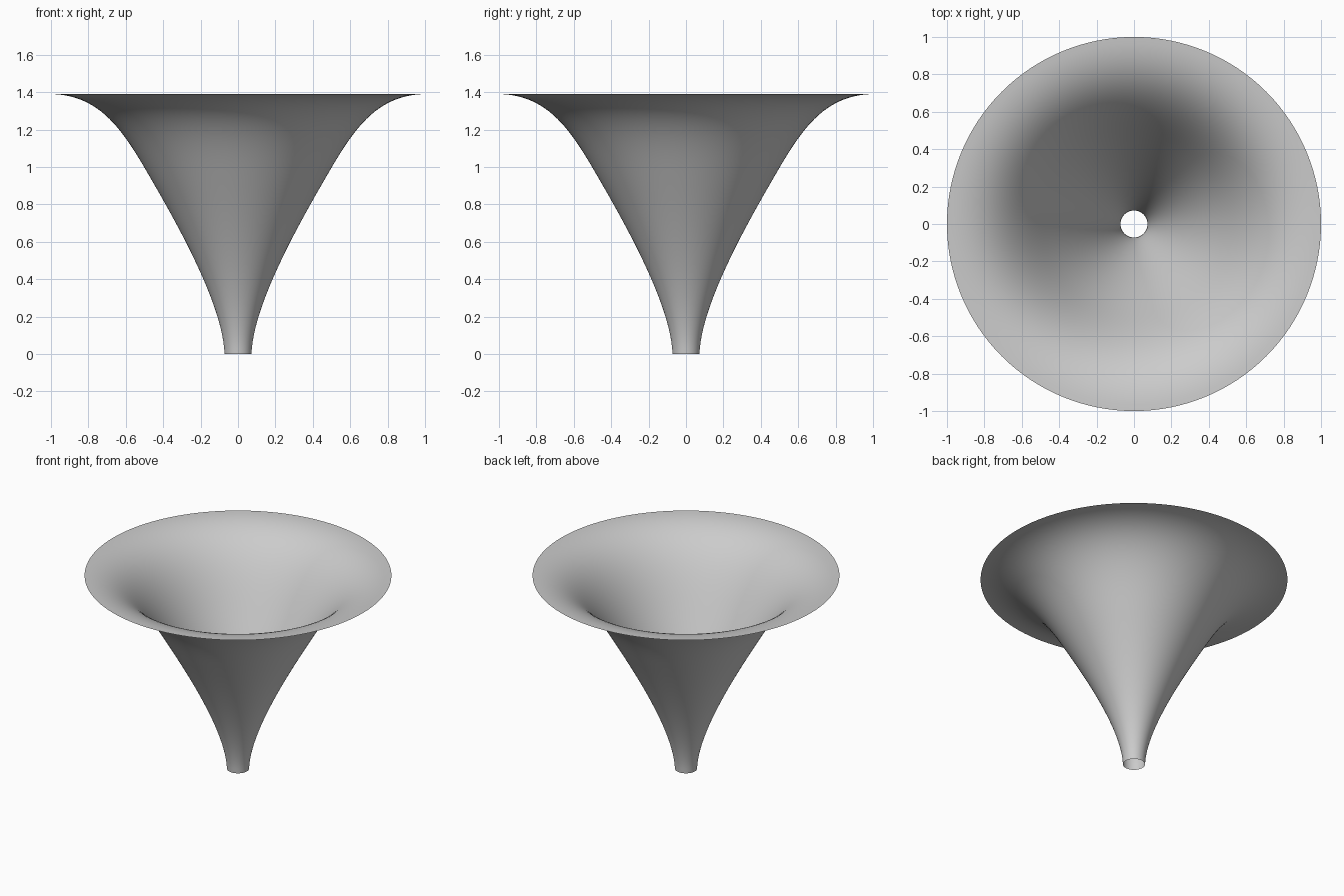
import bpy, bmesh, math
from mathutils import Vector
from mathutils.geometry import interpolate_bezier

cube = bpy.data.objects.get("Cube")
if cube:
    bpy.data.objects.remove(cube, do_unlink=True)

# Plain grey material
grey = bpy.data.materials.new("plain grey")
grey.use_nodes = True
colour = (0.6, 0.6, 0.6, 1)
grey.diffuse_color = colour
grey.node_tree.nodes["Principled BSDF"].inputs["Base Color"].default_value = colour


def bezier(points, steps):
    return interpolate_bezier(*[Vector((r, 0, z)) for r, z in points], steps)


# Flared profile: narrow neck, then a lip that curls out flat
neck = bezier([(0.072, 0), (0.08, 0.25), (0.30, 0.65), (0.45, 0.91)], 24)
lip = bezier([(0.45, 0.91), (0.60, 1.17), (0.72, 1.385), (1.0, 1.39)], 24)
profile = neck + lip[1:]

# Revolve the profile into an open, thin-walled horn
bm = bmesh.new()
verts = [bm.verts.new(p) for p in profile]
edges = [bm.edges.new(pair) for pair in zip(verts, verts[1:])]
bmesh.ops.spin(bm, geom=verts + edges, cent=(0, 0, 0), axis=(0, 0, 1),
               angle=math.tau, steps=128, use_merge=True)
bmesh.ops.remove_doubles(bm, verts=bm.verts, dist=0.0001)
bmesh.ops.recalc_face_normals(bm, faces=bm.faces)
for face in bm.faces:
    face.smooth = True

mesh = bpy.data.meshes.new("flared_horn")
bm.to_mesh(mesh)
bm.free()
mesh.materials.append(grey)
horn = bpy.data.objects.new("flared_horn", mesh)
bpy.context.collection.objects.link(horn)
